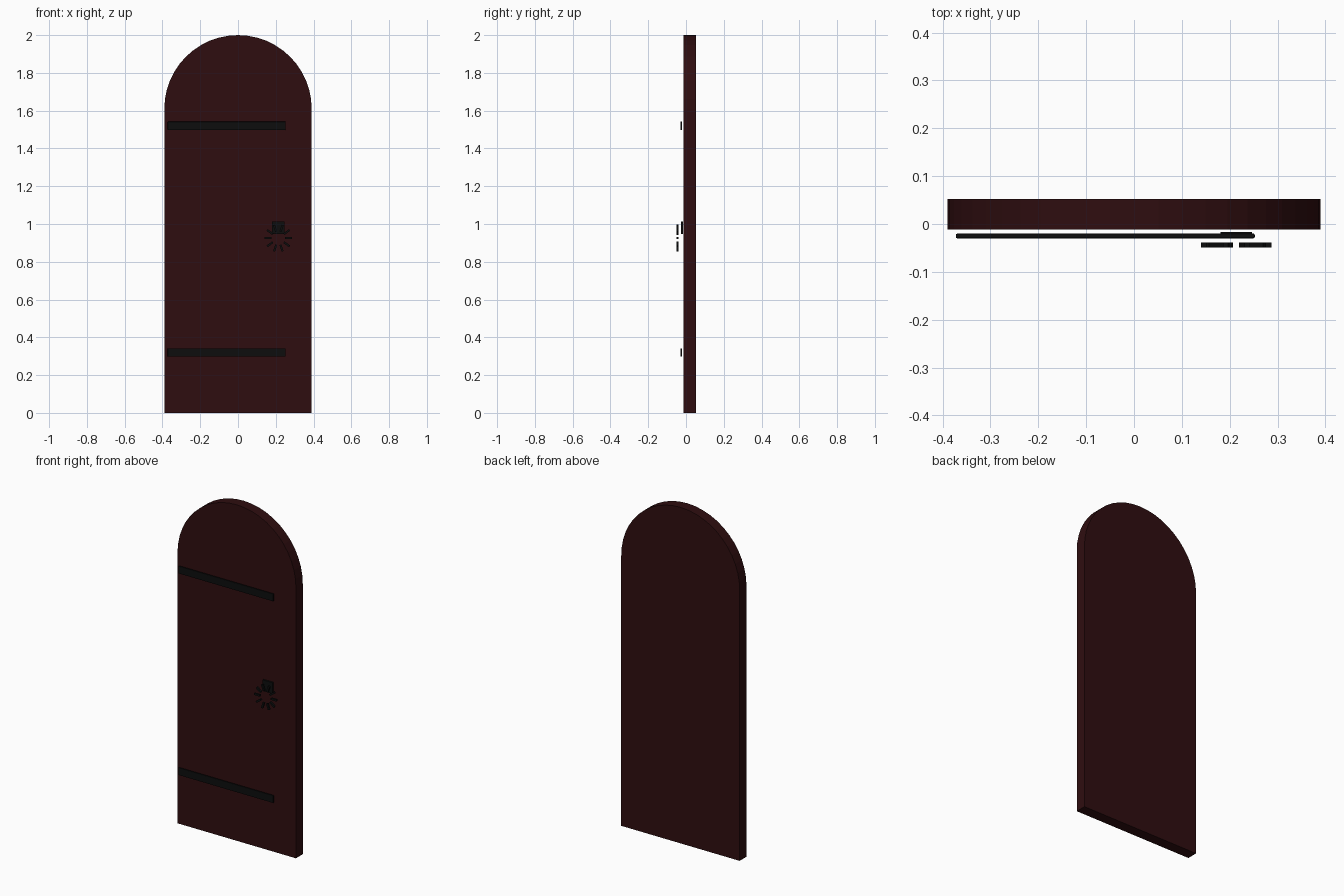
import bpy, bmesh, math
from mathutils import Matrix, Vector

cube = bpy.data.objects.get("Cube")
if cube:
    bpy.data.objects.remove(cube, do_unlink=True)


def material(name, colour):
    mat = bpy.data.materials.new(name)
    mat.use_nodes = True
    mat.diffuse_color = (*colour, 1)
    mat.node_tree.nodes["Principled BSDF"].inputs["Base Color"].default_value = (*colour, 1)
    return mat


WOOD = material("dark red wood", (0.028, 0.0042, 0.005))
IRON = material("black iron", (0.004, 0.0043, 0.0043))


def finish(name, bm, mat):
    bmesh.ops.recalc_face_normals(bm, faces=bm.faces)
    mesh = bpy.data.meshes.new(name)
    bm.to_mesh(mesh)
    bm.free()
    mesh.materials.append(mat)
    obj = bpy.data.objects.new(name, mesh)
    bpy.context.collection.objects.link(obj)
    return obj


def add_box(bm, centre, size, angle=0):
    """Box turned about the y axis by the given angle."""
    matrix = (Matrix.Translation(centre) @ Matrix.Rotation(-angle, 4, "Y")
              @ Matrix.Diagonal((*size, 1)))
    bmesh.ops.create_cube(bm, size=1, matrix=matrix)


# Door slab: rectangle topped by a half circle, extruded in depth
HALF, SPRING = 0.39, 1.61
FRONT, BACK = -0.012, 0.052
SEGMENTS = 24
outline = [(-HALF, 0), (HALF, 0)]
for i in range(SEGMENTS + 1):
    a = math.pi * i / SEGMENTS
    outline.append((HALF * math.cos(a), SPRING + HALF * math.sin(a)))
bm = bmesh.new()
face = bm.faces.new([bm.verts.new((x, FRONT, z)) for x, z in outline])
extruded = bmesh.ops.extrude_face_region(bm, geom=[face])["geom"]
bmesh.ops.translate(bm, vec=(0, BACK - FRONT, 0),
                    verts=[v for v in extruded if isinstance(v, bmesh.types.BMVert)])
door = finish("door_slab", bm, WOOD)

# Hinge straps, standing just clear of the slab
for name, z in (("lower_hinge_strap", 0.32), ("upper_hinge_strap", 1.52)):
    bm = bmesh.new()
    add_box(bm, (-0.06, -0.025, z), (0.625, 0.01, 0.044))
    strap = finish(name, bm, IRON)
    bevel = strap.modifiers.new("soft_edges", "BEVEL")
    bevel.width = 0.003
    bevel.segments = 2

# Knocker back plate
bm = bmesh.new()
add_box(bm, (0.214, -0.022, 0.979), (0.066, 0.01, 0.066))
finish("knocker_plate", bm, IRON)

# Knocker ring: short bars pointing outward from a common centre
hub = Vector((0.2135, -0.044, 0.925))
BARS = 10
bm = bmesh.new()
for i in range(BARS):
    a = math.tau * i / BARS
    centre = hub + 0.055 * Vector((math.cos(a), 0, math.sin(a)))
    add_box(bm, centre, (0.037, 0.011, 0.011), a)
finish("knocker_ring", bm, IRON)
